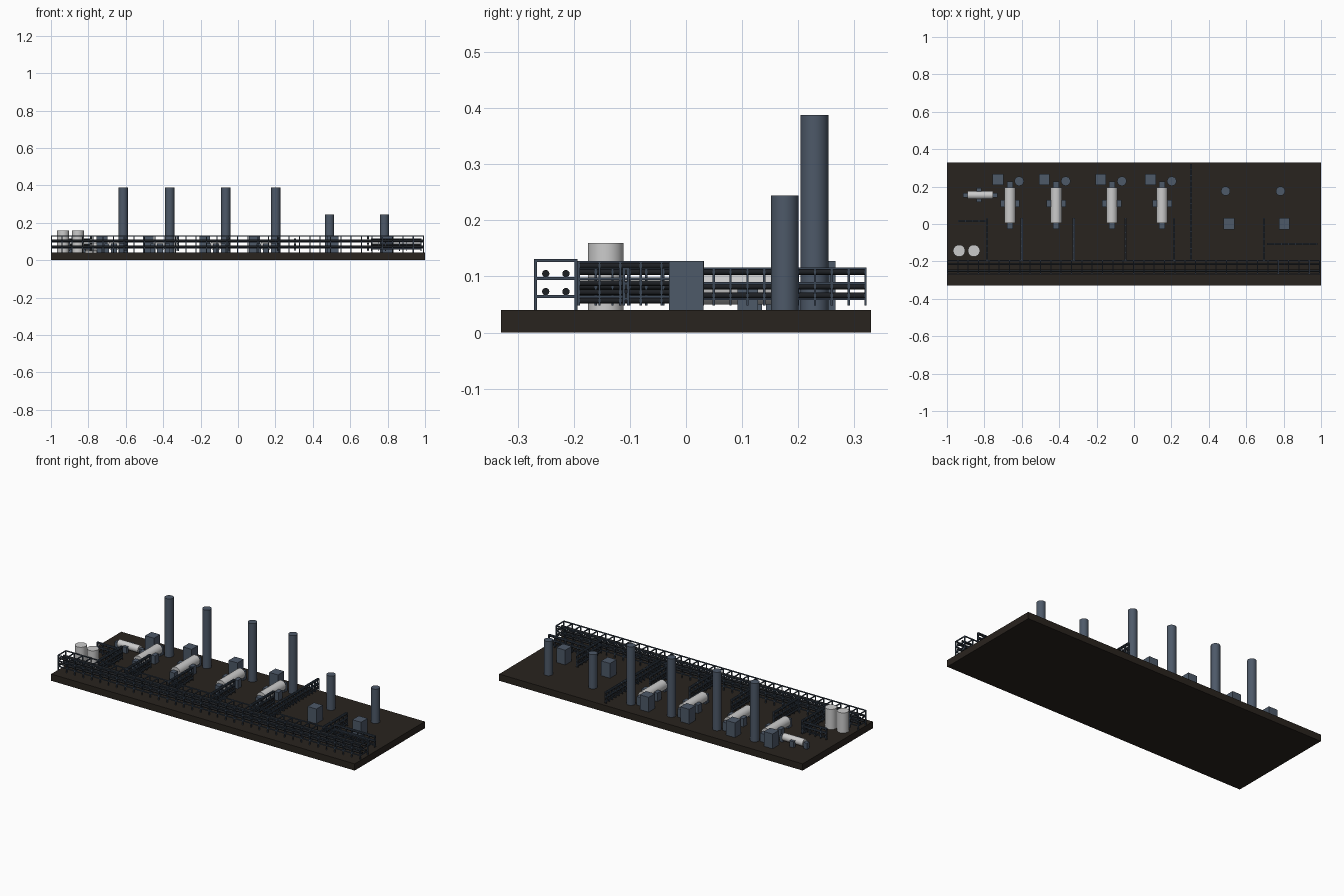
import bpy, bmesh, math
from mathutils import Matrix, Vector

if "Cube" in bpy.data.objects:
    bpy.data.objects.remove(bpy.data.objects["Cube"])


def mat(name, col):
    m = bpy.data.materials.new(name)
    m.diffuse_color = (*col, 1)
    m.use_nodes = True
    m.node_tree.nodes["Principled BSDF"].inputs["Base Color"].default_value = m.diffuse_color
    return m


GROUND = mat("dark_ground", (0.022, 0.017, 0.013))
STEEL = mat("blue_steel", (0.075, 0.10, 0.14))
RACK = mat("rack_steel", (0.045, 0.065, 0.095))
PIPE = mat("dark_pipe", (0.012, 0.014, 0.017))
SHELL = mat("pale_shell", (0.55, 0.55, 0.53))
Z0 = 0.04  # top of the slab


def box(bm, lo, hi):
    lo, hi = Vector(lo), Vector(hi)
    d = hi - lo
    bmesh.ops.create_cube(bm, size=1, matrix=Matrix.Translation((lo + hi) / 2) @ Matrix.Diagonal((*d, 1)))


def tube(bm, a, b, r, seg=32):
    a, b = Vector(a), Vector(b)
    rot = Vector((0, 0, 1)).rotation_difference(b - a).to_matrix().to_4x4()
    bmesh.ops.create_cone(bm, cap_ends=True, segments=seg, radius1=r, radius2=r,
                          depth=(b - a).length, matrix=Matrix.Translation((a + b) / 2) @ rot)


def finish(bm, name, material, xf=None, smooth=False):
    if xf:
        bm.transform(xf)
    me = bpy.data.meshes.new(name)
    bm.to_mesh(me)
    bm.free()
    ob = bpy.data.objects.new(name, me)
    bpy.context.collection.objects.link(ob)
    me.materials.append(material)
    if smooth:
        bpy.context.view_layer.objects.active = ob
        ob.select_set(True)
        bpy.ops.object.shade_smooth_by_angle(angle=math.radians(40))
        ob.select_set(False)
    return ob


def make_box(name, lo, hi, material):
    bm = bmesh.new()
    box(bm, lo, hi)
    return finish(bm, name, material)


def make_tube(name, a, b, r, material):
    bm = bmesh.new()
    tube(bm, a, b, r)
    return finish(bm, name, material, smooth=True)


def rack(name, start, end, width, bay, bottom, levels, pipes, pipe_r, t):
    """Pipe rack from start to end: posts, cross rungs, side rails and pipes."""
    s, e = Vector((*start, 0)), Vector((*end, 0))
    L = (e - s).length
    xf = Matrix.Translation(s) @ Matrix.Rotation(math.atan2(e.y - s.y, e.x - s.x), 4, 'Z')
    h, w = t / 2, width / 2
    n = max(1, round(L / bay))
    bm = bmesh.new()
    for i in range(n + 1):
        x = h + (L - t) * i / n
        for y in (-w + h, w - h):
            box(bm, (x - h, y - h, bottom), (x + h, y + h, levels[-1]))
        for z in levels:
            box(bm, (x - h, -w, z - t), (x + h, w, z))
    for z in levels:
        for y in (-w + h, w - h):
            box(bm, (0, y - h, z - t), (L, y + h, z))
    finish(bm, name + "_frame", RACK, xf)
    bm = bmesh.new()
    for y, z in pipes:
        tube(bm, (0, y, z), (L, y, z), pipe_r, 16)
    finish(bm, name + "_pipes", PIPE, xf, True)


# ground slab
make_box("ground_slab", (-1, -0.33, 0), (1, 0.33, Z0), GROUND)

# main pipe rack along the front
rack("main_rack", (-1, -0.232), (0.995, -0.232), 0.078, 0.055, Z0, (0.067, 0.099, 0.131),
     [(y, z) for y in (-0.018, 0.018) for z in (0.073, 0.105)], 0.0065, 0.0055)

# narrow branch racks
short = (0.066, 0.098, 0.128)
sp = [(0, z) for z in (0.057, 0.072, 0.088, 0.119)]
for i, x in enumerate((-0.786, -0.60, -0.322, -0.045, 0.214, 0.695)):
    rack(f"branch_rack_{i}", (x, -0.193), (x, 0.032), 0.012, 0.037, 0.048, short, sp, 0.005, 0.004)
low = (0.062, 0.09, 0.116)
lp = [(0, z) for z in (0.066, 0.082, 0.108)]
rack("long_cross_rack", (0.305, -0.193), (0.305, 0.322), 0.012, 0.031, 0.048, low, lp, 0.005, 0.004)
rack("left_side_rack", (-0.94, 0.016), (-0.79, 0.016), 0.012, 0.037, 0.048, low, lp, 0.005, 0.004)
rack("right_side_rack", (0.71, -0.107), (0.98, -0.107), 0.012, 0.037, 0.048, low, lp, 0.005, 0.004)

# upright storage tanks
for i, x in enumerate((-0.935, -0.856)):
    make_tube(f"storage_tank_{i}", (x, -0.143, Z0), (x, -0.143, 0.16), 0.032, SHELL)


# horizontal drum with end and side blocks
def drum(name, x, y, scale, angle):
    xf = (Matrix.Translation((x, y, Z0)) @ Matrix.Rotation(angle, 4, 'Z')
          @ Matrix.Diagonal((scale, scale, scale, 1)))
    bm = bmesh.new()
    tube(bm, (0, -0.095, 0.04), (0, 0.095, 0.04), 0.03)
    finish(bm, name + "_shell", SHELL, xf, True)
    bm = bmesh.new()
    for s in (-1, 1):
        a, b = sorted((s * 0.095, s * 0.127))
        box(bm, (-0.016, a, 0), (0.016, b, 0.05))
        a, b = sorted((s * 0.026, s * 0.052))
        box(bm, (a, -0.008, 0), (b, 0.028, 0.05))
    finish(bm, name + "_blocks", STEEL, xf)


for i, x in enumerate((-0.663, -0.416, -0.118, 0.15)):
    drum(f"drum_{i}", x, 0.1, 1, 0)
drum("side_drum", -0.822, 0.154, 0.72, math.pi / 2)

# tall stacks with equipment boxes
for i, (sx, bx) in enumerate(((-0.614, -0.728), (-0.365, -0.48), (-0.065, -0.178), (0.202, 0.089))):
    make_tube(f"tall_stack_{i}", (sx, 0.229, Z0), (sx, 0.229, 0.388), 0.025, STEEL)
    make_box(f"rear_box_{i}", (bx - 0.029, 0.208, Z0), (bx + 0.029, 0.266, 0.128), STEEL)

# short stacks with equipment boxes
for i, (sx, bx) in enumerate(((0.49, 0.508), (0.783, 0.803))):
    make_tube(f"short_stack_{i}", (sx, 0.176, Z0), (sx, 0.176, 0.244), 0.0245, STEEL)
    make_box(f"front_box_{i}", (bx - 0.029, -0.03, Z0), (bx + 0.029, 0.031, 0.128), STEEL)
